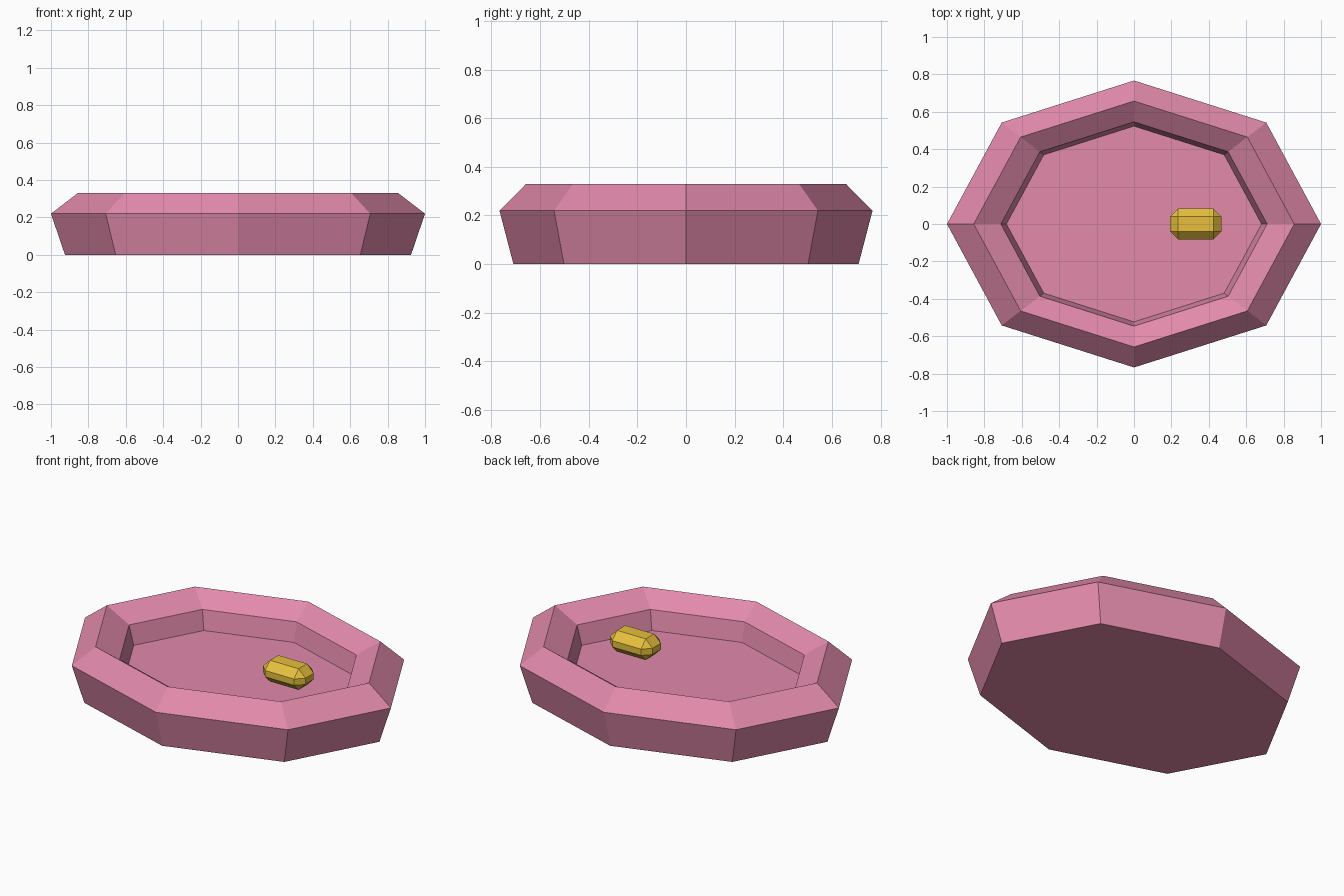
import bpy
import bmesh
import math

cube = bpy.data.objects.get("Cube")
if cube:
    bpy.data.objects.remove(cube, do_unlink=True)


def material(name, rgb):
    mat = bpy.data.materials.new(name)
    mat.use_nodes = True
    mat.diffuse_color = (*rgb, 1)
    mat.node_tree.nodes["Principled BSDF"].inputs["Base Color"].default_value = (*rgb, 1)
    return mat


def add_object(name, bm, mat):
    bmesh.ops.recalc_face_normals(bm, faces=bm.faces)
    mesh = bpy.data.meshes.new(name)
    bm.to_mesh(mesh)
    bm.free()
    mesh.materials.append(mat)
    obj = bpy.data.objects.new(name, mesh)
    bpy.context.collection.objects.link(obj)
    return obj


pink = material("dusty pink", (0.76, 0.254, 0.407))
gold = material("gold", (0.83, 0.546, 0.048))

# Dish: an oval eight-sided shell, profile given as (scale, height) from base to inner floor
SIDES = 8
DEPTH = 0.767
profile = [(0.925, 0), (1, 0.22), (0.857, 0.33), (0.712, 0.253), (0.682, 0.14)]
bm = bmesh.new()
rings = []
for scale, z in profile:
    angles = [math.tau * i / SIDES for i in range(SIDES)]
    rings.append([bm.verts.new((scale * math.cos(a), scale * DEPTH * math.sin(a), z)) for a in angles])
for low, high in zip(rings, rings[1:]):
    for i in range(SIDES):
        j = (i + 1) % SIDES
        bm.faces.new((low[i], low[j], high[j], high[i]))
bm.faces.new(rings[0][::-1])
bm.faces.new(rings[-1])
add_object("dish", bm, pink)

# Pellet: a small box with chamfered edges, held above the dish floor
bm = bmesh.new()
bmesh.ops.create_cube(bm, size=1)
bmesh.ops.scale(bm, vec=(0.276, 0.166, 0.125), verts=bm.verts)
bmesh.ops.bevel(bm, geom=bm.edges[:], offset=0.044, offset_type='OFFSET',
                segments=1, profile=0.5, affect='EDGES')
pellet = add_object("pellet", bm, gold)
pellet.location = (0.33, 0, 0.25)
